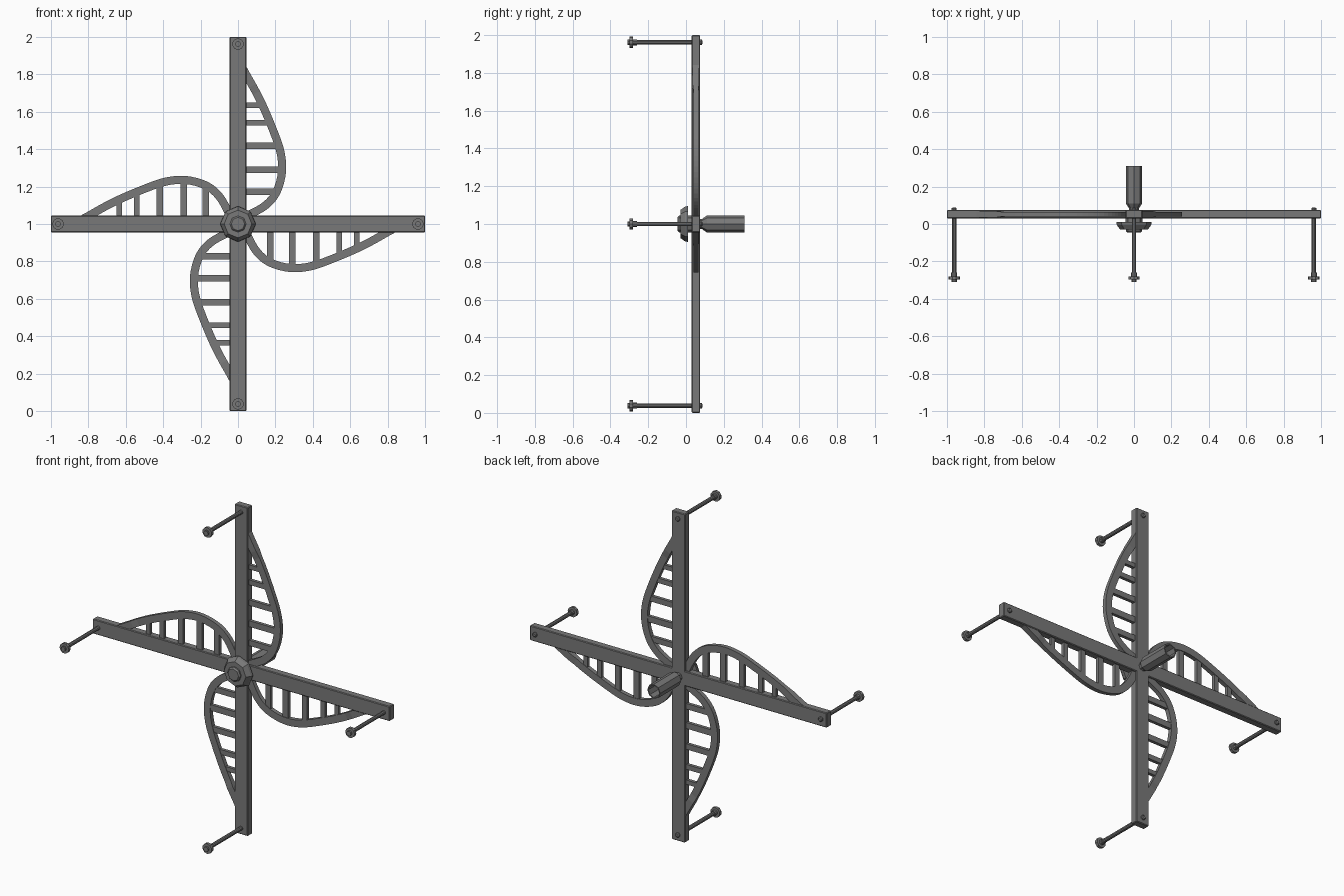
import bpy, bmesh, math
from mathutils import Matrix, Vector

if "Cube" in bpy.data.objects:
    bpy.data.objects.remove(bpy.data.objects["Cube"])

metal = bpy.data.materials.new("dull_grey")
metal.diffuse_color = (0.19, 0.19, 0.19, 1)
metal.use_nodes = True
metal.node_tree.nodes["Principled BSDF"].inputs["Base Color"].default_value = metal.diffuse_color

ARM_Y = 0.052          # depth of the arm plane
HUB = Vector((0, 0, 1))


def finish(bm, name, quarter=0):
    """Turn a mesh built around the origin by quarter turns and lift it to the hub."""
    bmesh.ops.recalc_face_normals(bm, faces=bm.faces)
    bm.transform(Matrix.Translation(HUB) @ Matrix.Rotation(quarter * math.pi / 2, 4, 'Y'))
    me = bpy.data.meshes.new(name)
    bm.to_mesh(me)
    bm.free()
    me.materials.append(metal)
    ob = bpy.data.objects.new(name, me)
    bpy.context.collection.objects.link(ob)
    return ob


def add_box(bm, lo, hi):
    lo, hi = Vector(lo), Vector(hi)
    size = hi - lo
    m = Matrix.Translation((lo + hi) / 2) @ Matrix.Diagonal((*size, 1))
    bmesh.ops.create_cube(bm, size=1, matrix=m)


def add_lathe(bm, profile, sides, x=0, z=0):
    """Spin (radius, y) points around the y axis and cap both ends."""
    rings = []
    for r, y in profile:
        rings.append([bm.verts.new((x + r * math.sin(i * math.tau / sides), y,
                                    z + r * math.cos(i * math.tau / sides)))
                      for i in range(sides)])
    for a, b in zip(rings, rings[1:]):
        for i in range(sides):
            j = (i + 1) % sides
            bm.faces.new((a[i], a[j], b[j], b[i]))
    bm.faces.new(rings[0])
    bm.faces.new(rings[-1])


def smooth_path(pts, steps=4):
    """Catmull-Rom samples through 2D points."""
    p = [Vector(q) for q in pts]
    p = [2 * p[0] - p[1]] + p + [2 * p[-1] - p[-2]]
    out = []
    for i in range(1, len(p) - 2):
        a, b, c, d = p[i - 1:i + 3]
        for s in range(steps):
            t = s / steps
            out.append(0.5 * (2 * b + (c - a) * t + (2 * a - 5 * b + 4 * c - d) * t * t
                              + (3 * b - a - 3 * c + d) * t ** 3))
    return out + [p[-2]]


# leaf-shaped rim centre line (x, z) from tip to hub
rim = smooth_path([(0.02, 0.842), (0.043, 0.80), (0.118, 0.663), (0.187, 0.503),
                   (0.227, 0.385), (0.235, 0.278), (0.206, 0.171), (0.15, 0.102),
                   (0.072, 0.056), (0.03, 0.04)])


def rim_x(z):
    return min(rim, key=lambda q: abs(q.y - z)).x


for k in range(4):
    # straight arm
    bm = bmesh.new()
    add_box(bm, (-0.045, 0.03, 0), (0.045, 0.075, 1))
    bmesh.ops.bevel(bm, geom=bm.edges[:], offset=0.004, segments=1, affect='EDGES')
    finish(bm, f"arm_{k + 1}", k)

    # curved rim, slightly thicker towards the tip
    bm = bmesh.new()
    rings = []
    for i, c in enumerate(rim):
        t = (rim[min(i + 1, len(rim) - 1)] - rim[max(i - 1, 0)]).normalized()
        n = Vector((-t.y, t.x)) * 0.0215
        h = 0.018 if c.y > 0.72 else 0.013
        rings.append([bm.verts.new((c.x + s * n.x, ARM_Y + d * h, c.y + s * n.y))
                      for s, d in ((-1, -1), (1, -1), (1, 1), (-1, 1))])
    for a, b in zip(rings, rings[1:]):
        for i in range(4):
            j = (i + 1) % 4
            bm.faces.new((a[i], a[j], b[j], b[i]))
    bm.faces.new(rings[0])
    bm.faces.new(rings[-1])
    finish(bm, f"leaf_rim_{k + 1}", k)

    # slats between the arm and the rim
    bm = bmesh.new()
    for z, w in ((0.635, 0.027), (0.542, 0.03), (0.418, 0.034), (0.29, 0.037), (0.173, 0.034)):
        add_box(bm, (0.03, ARM_Y - 0.010, z - w / 2), (rim_x(z), ARM_Y + 0.010, z + w / 2))
    finish(bm, f"leaf_slats_{k + 1}", k)

    # pin through the arm end, with a flange at the front
    bm = bmesh.new()
    add_lathe(bm, [(0.015, -0.31), (0.015, -0.298), (0.031, -0.298), (0.031, -0.28),
                   (0.016, -0.28), (0.016, -0.26), (0.012, -0.26), (0.012, 0.07),
                   (0.014, 0.07), (0.014, 0.083), (0.009, 0.087)], 10, z=0.962)
    finish(bm, f"end_pin_{k + 1}", k)

# faceted cap in front of the hub
bm = bmesh.new()
add_lathe(bm, [(0.045, 0.032), (0.045, 0.01), (0.095, 0.01), (0.092, -0.005), (0.074, -0.03)], 8)
finish(bm, "hub_cap")

# nut on the cap
bm = bmesh.new()
add_lathe(bm, [(0.044, -0.028), (0.044, -0.038), (0.036, -0.046)], 8)
finish(bm, "hub_nut")

# hollow socket behind the hub
bm = bmesh.new()
add_lathe(bm, [(0.027, 0.06), (0.027, 0.085), (0.044, 0.11), (0.044, 0.31),
               (0.037, 0.31), (0.037, 0.12)], 8)
finish(bm, "rear_socket")
